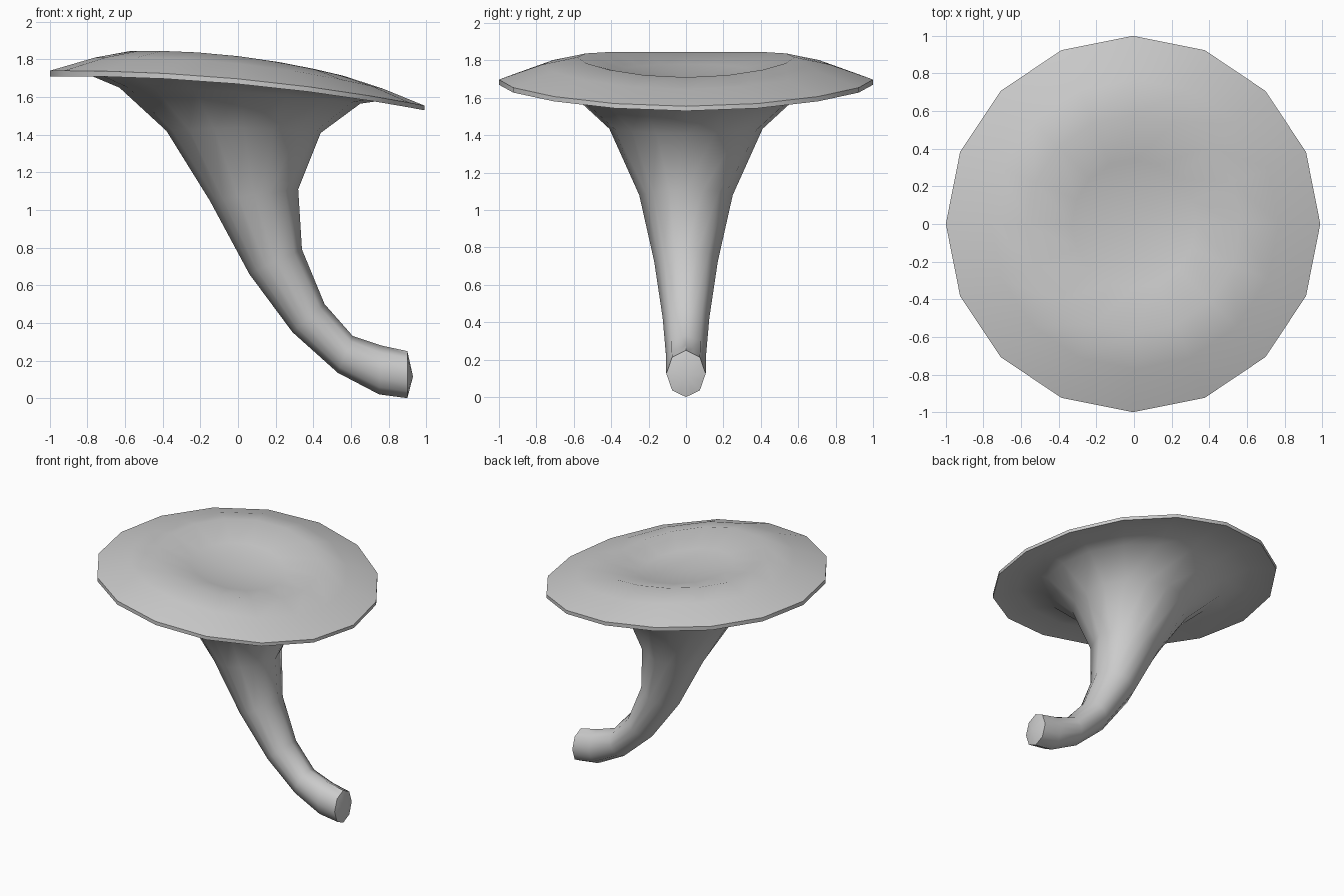
import bpy, bmesh, math

if "Cube" in bpy.data.objects:
    bpy.data.objects.remove(bpy.data.objects["Cube"])

SIDES = 16

# Rings from stem foot to cap dent:
# (left x, left z, right x, right z, half depth in y, lift of the middle)
STEM = [
    (0.90, 0.00, 0.90, 0.25, 0.105, 0),
    (0.75, 0.02, 0.76, 0.28, 0.108, 0),
    (0.53, 0.135, 0.61, 0.33, 0.108, 0),
    (0.29, 0.35, 0.46, 0.50, 0.125, 0),
    (0.06, 0.66, 0.34, 0.79, 0.17, 0),
    (-0.15, 1.05, 0.32, 1.11, 0.25, 0),
    (-0.38, 1.42, 0.44, 1.41, 0.41, 0.02),
    (-0.63, 1.65, 0.65, 1.565, 0.62, 0.02),
]
CAP = [
    (-0.82, 1.73, 0.82, 1.59, 0.82, 0.03),
    (-1.00, 1.71, 0.99, 1.53, 1.00, 0.05),
    (-1.00, 1.74, 0.99, 1.555, 1.00, 0.05),
    (-0.76, 1.81, 0.77, 1.645, 0.77, 0.05),
    (-0.57, 1.845, 0.57, 1.71, 0.58, 0.04),
    (-0.33, 1.78, 0.33, 1.69, 0.34, 0.01),
]

bm = bmesh.new()


def ring(lx, lz, rx, rz, half_y, lift, octagon):
    """Tilted ellipse between a left and a right profile point."""
    pts = []
    for i in range(SIDES):
        a = 2 * math.pi * i / SIDES
        k = math.cos(math.pi / 8) if octagon and i % 2 else 1
        c, s = k * math.cos(a), k * math.sin(a)
        pts.append(bm.verts.new(((lx + rx) / 2 + c * (rx - lx) / 2,
                                 s * half_y,
                                 (lz + rz) / 2 + c * (rz - lz) / 2 + lift * s * s)))
    return pts


def fan(loop, point):
    tip = bm.verts.new(point)
    for i in range(SIDES):
        bm.faces.new((loop[i], loop[(i + 1) % SIDES], tip))


# Skin the stem and cap as one continuous surface
loops = [ring(*r, octagon=True) for r in STEM[:-2]]
loops += [ring(*r, octagon=False) for r in STEM[-2:] + CAP]
for a, b in zip(loops, loops[1:]):
    for i in range(SIDES):
        j = (i + 1) % SIDES
        bm.faces.new((a[i], a[j], b[j], b[i]))

# Foot tip and dent centre
fan(loops[0], (0.93, 0, 0.115))
fan(loops[-1], (0, 0, 1.715))

bmesh.ops.recalc_face_normals(bm, faces=bm.faces)
mesh = bpy.data.meshes.new("mushroom")
bm.to_mesh(mesh)
bm.free()
obj = bpy.data.objects.new("mushroom", mesh)
bpy.context.collection.objects.link(obj)
bpy.context.view_layer.objects.active = obj
obj.select_set(True)
bpy.ops.object.shade_smooth_by_angle(angle=math.radians(50))
